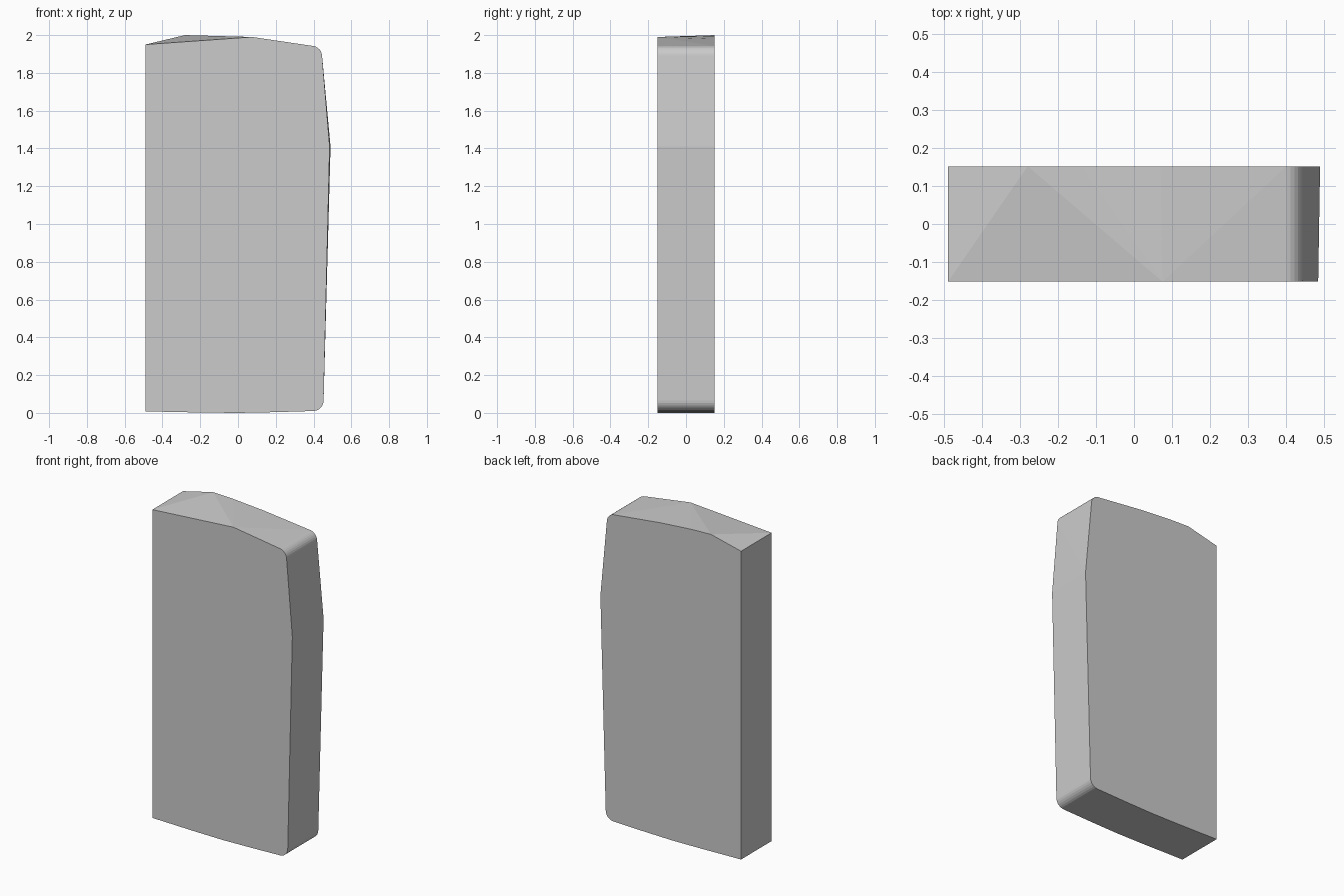
import bpy, bmesh
from math import sin, cos, pi

if "Cube" in bpy.data.objects:
    bpy.data.objects.remove(bpy.data.objects["Cube"])


def corner(cx, cz, r, start, end, n=6):
    """Arc of points (x, z) for a rounded corner."""
    return [(cx + r * cos(start + (end - start) * i / n),
             cz + r * sin(start + (end - start) * i / n)) for i in range(n + 1)]


def outline(top, bulge):
    """Slab profile: straight left edge, bowed right edge, rounded right corners."""
    return (top
            + corner(0.390, 1.888, 0.055, pi * 0.44, pi * 0.02)
            + [(bulge, 1.41)]
            + corner(0.398, 0.065, 0.055, 0, -pi * 0.48)
            + [(0.2, 0.004), (0.0, 0.0), (-0.2, 0.002), (-0.49, 0.008)])


# Chiselled top: the ridge peaks at different places on front and back
front = outline([(-0.49, 1.95), (0.075, 1.99)], 0.485)
back = outline([(-0.49, 1.95), (-0.28, 2.0), (-0.14, 1.995), (0.07, 1.979)], 0.49)

# Stone slab: convex skin over both outlines
bm = bmesh.new()
for y, pts in ((-0.152, front), (0.152, back)):
    for x, z in pts:
        bm.verts.new((x, y, z))
bmesh.ops.convex_hull(bm, input=bm.verts)
bmesh.ops.dissolve_limit(bm, angle_limit=0.005, verts=bm.verts, edges=bm.edges)
bmesh.ops.recalc_face_normals(bm, faces=bm.faces)
mesh = bpy.data.meshes.new("stone_slab")
bm.to_mesh(mesh)
bm.free()
slab = bpy.data.objects.new("stone_slab", mesh)
bpy.context.collection.objects.link(slab)
